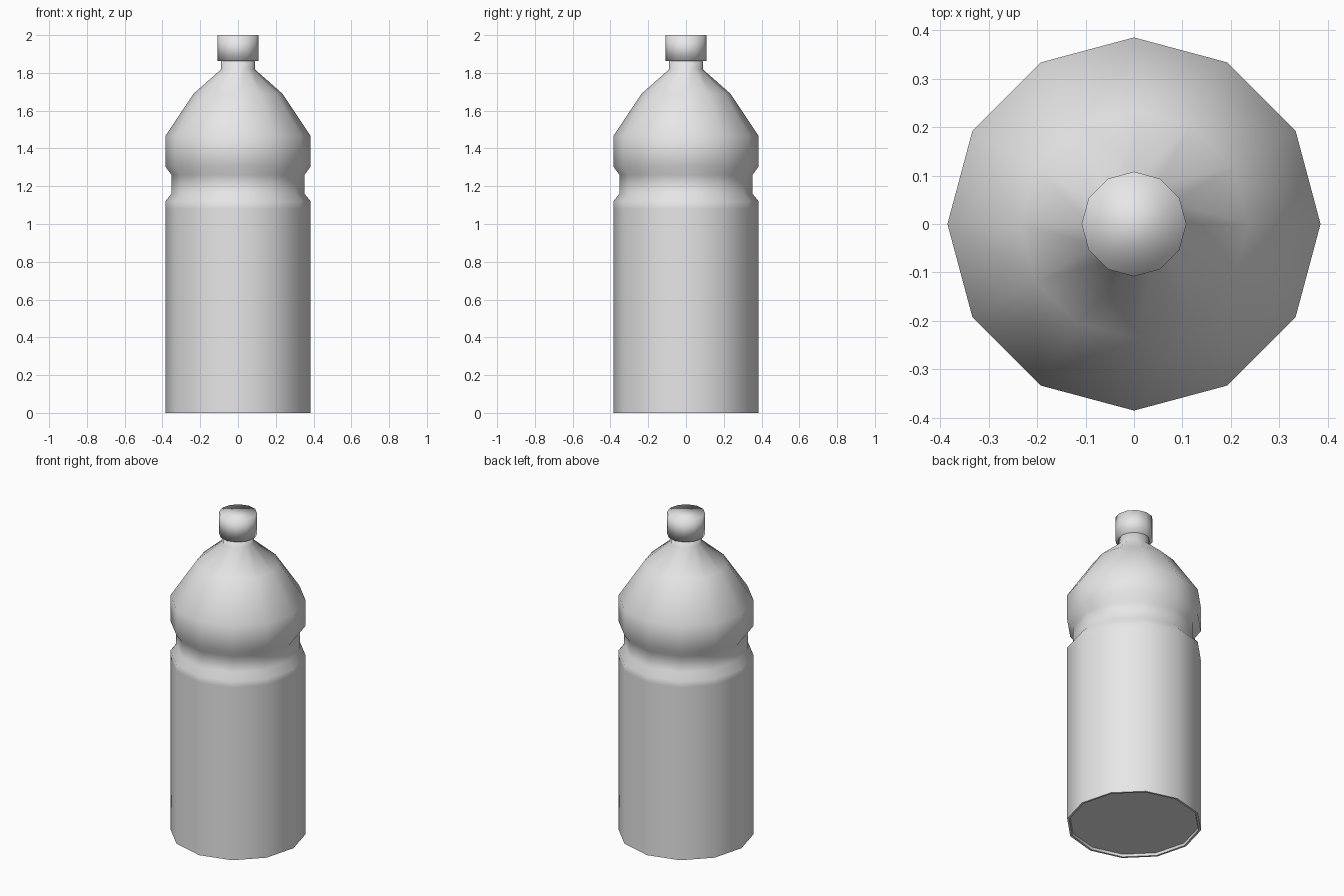
import bpy
import bmesh
from math import cos, sin, tau

SIDES = 12

cube = bpy.data.objects.get("Cube")
if cube:
    bpy.data.objects.remove(cube, do_unlink=True)

# One plain grey for the whole bottle
grey = bpy.data.materials.new("plain grey")
grey.use_nodes = True
grey.diffuse_color = (0.8, 0.8, 0.8, 1)
grey.node_tree.nodes["Principled BSDF"].inputs["Base Color"].default_value = grey.diffuse_color


def lathe(name, profile, sharp_rings=()):
    """Turn a bottom-to-top (radius, height) profile into a closed, smooth solid."""
    bm = bmesh.new()
    rings = [[bm.verts.new((r * cos(tau * i / SIDES), r * sin(tau * i / SIDES), z))
              for i in range(SIDES)] for r, z in profile]
    for low, high in zip(rings, rings[1:]):
        for i in range(SIDES):
            j = (i + 1) % SIDES
            bm.faces.new((low[i], low[j], high[j], high[i]))
    bm.faces.new(rings[0][::-1])
    bm.faces.new(rings[-1])
    for face in bm.faces:
        face.smooth = True
    for k in sharp_rings:
        for i in range(SIDES):
            bm.edges.get((rings[k][i], rings[k][(i + 1) % SIDES])).smooth = False
    mesh = bpy.data.meshes.new(name)
    bm.to_mesh(mesh)
    bm.free()
    mesh.materials.append(grey)
    obj = bpy.data.objects.new(name, mesh)
    bpy.context.collection.objects.link(obj)
    return obj


# Body: recessed base, straight wall, grip groove, domed shoulder, neck
lathe("bottle_body", [
    (0.368, 0.015), (0.372, 0.0), (0.385, 0.0),
    (0.385, 1.08), (0.385, 1.12),
    (0.352, 1.16), (0.352, 1.26),
    (0.385, 1.305), (0.385, 1.465),
    (0.235, 1.69), (0.09, 1.818), (0.09, 1.88),
], sharp_rings=(0, 1, 2))

# Screw cap
lathe("bottle_cap", [(0.108, 1.863), (0.108, 2.0)])
